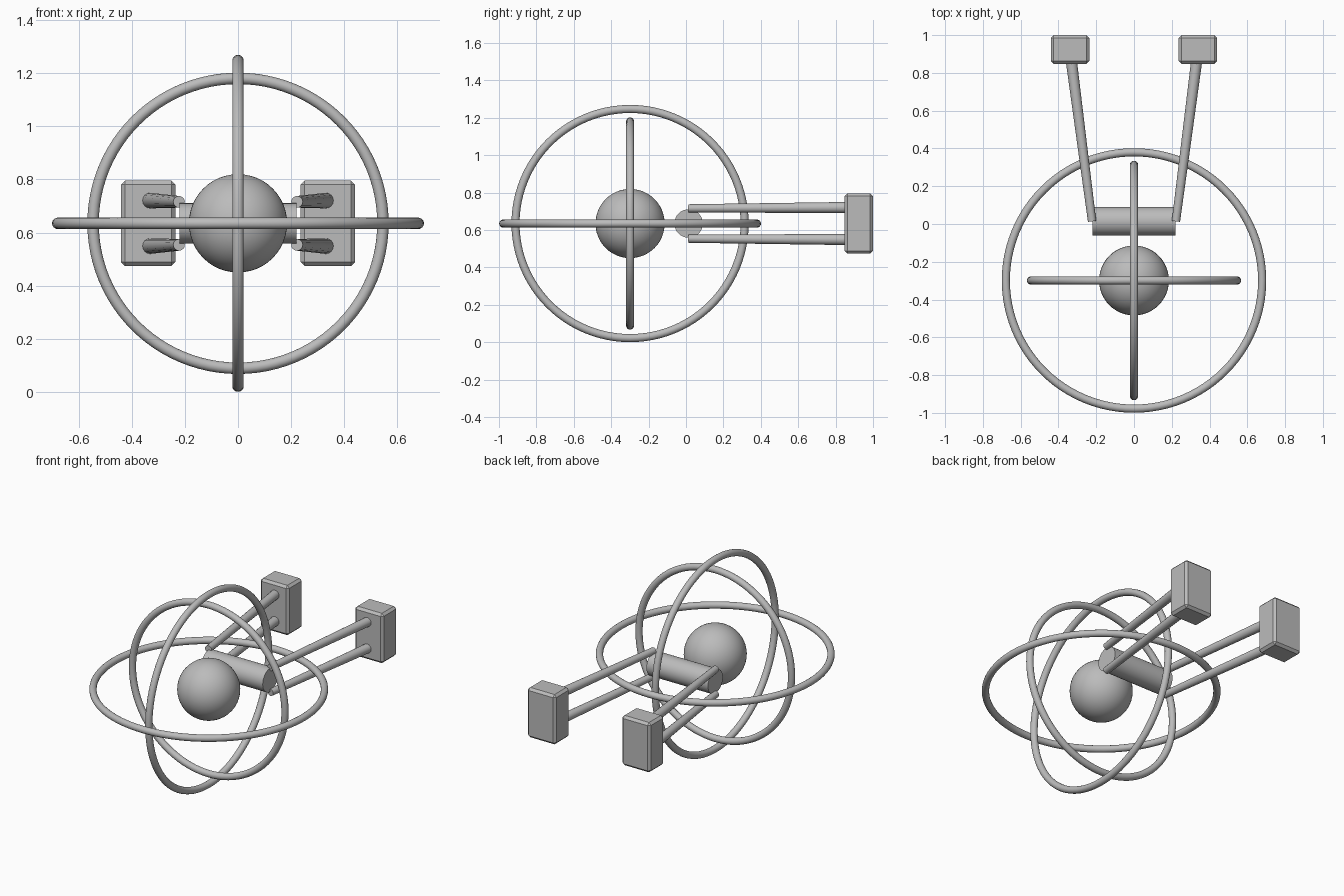
import bpy
import math
from mathutils import Vector

cube = bpy.data.objects.get("Cube")
if cube:
    bpy.data.objects.remove(cube, do_unlink=True)

MID = 0.635                          # height of the shared centre line
CORE = Vector((0, -0.299, MID))      # centre of the sphere and rings

grey = bpy.data.materials.new("plain grey")
grey.use_nodes = True
grey.diffuse_color = (0.5, 0.5, 0.5, 1)
grey.node_tree.nodes["Principled BSDF"].inputs["Base Color"].default_value = (0.5, 0.5, 0.5, 1)


def finish(name, smooth=True):
    obj = bpy.context.object
    obj.name = name
    obj.data.materials.append(grey)
    if smooth:
        bpy.ops.object.shade_smooth_by_angle(angle=math.radians(40))
    return obj


def rod(name, start, end, r1, r2, sides):
    start, end = Vector(start), Vector(end)
    axis = end - start
    bpy.ops.mesh.primitive_cone_add(
        vertices=sides, radius1=r1, radius2=r2, depth=axis.length,
        location=(start + end) / 2, rotation=axis.to_track_quat('Z', 'Y').to_euler())
    return finish(name)


# Central sphere
bpy.ops.mesh.primitive_uv_sphere_add(segments=48, ring_count=24, radius=0.185, location=CORE)
finish("core_sphere")

# Three nested rings, one per axis plane
quarter = math.pi / 2
for name, outer, turn in (("level_ring", 0.70, (0, 0, 0)),
                          ("side_ring", 0.634, (0, quarter, 0)),
                          ("front_ring", 0.567, (quarter, 0, 0))):
    bpy.ops.mesh.primitive_torus_add(
        major_radius=outer - 0.0215, minor_radius=0.0215, major_segments=96,
        minor_segments=16, location=CORE, rotation=turn)
    finish(name)

# Cross cylinder behind the sphere
rod("cross_cylinder", (-0.22, 0.014, MID), (0.22, 0.014, MID), 0.076, 0.076, 32)

# Tapered struts and bevelled end blocks on both sides
for side, s in (("left", 1), ("right", -1)):
    for level, k in (("upper", 1), ("lower", -1)):
        rod(f"{side}_{level}_strut", (s * 0.222, 0.014, MID + k * 0.081),
            (s * 0.339, 0.92, MID + k * 0.086), 0.022, 0.03, 16)
    bpy.ops.mesh.primitive_cube_add(size=1, location=(s * 0.338, 0.924, MID))
    block = finish(f"{side}_end_block", smooth=False)
    block.scale = (0.204, 0.152, 0.322)
    bpy.ops.object.transform_apply(location=False, rotation=False, scale=True)
    bevel = block.modifiers.new("edge_bevel", 'BEVEL')
    bevel.width = 0.015
    bevel.segments = 1
